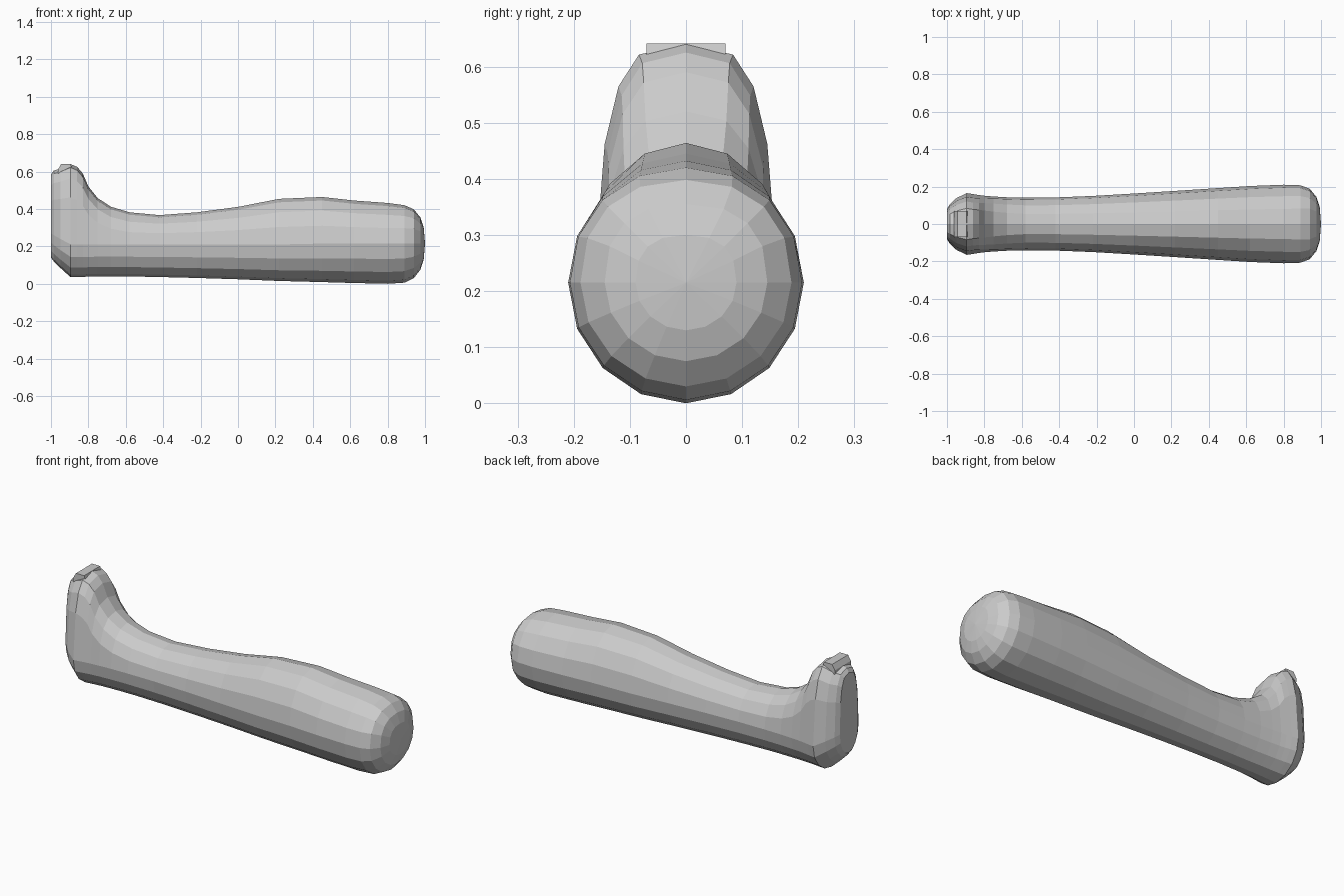
import bpy, bmesh
from math import sin, cos, pi

SIDES = 16

# Stations along the grip: x, bottom z, top z, half width, mid z, top squareness, top taper
STATIONS = [
    (-1.00, 0.14, 0.585, 0.080, 0.27, 3.2, 0.05),
    (-0.985, 0.12, 0.605, 0.105, 0.26, 3.2, 0.08),
    (-0.95, 0.085, 0.615, 0.138, 0.24, 3.4, 0.12),
    (-0.895, 0.035, 0.640, 0.165, 0.21, 3.6, 0.14),
    (-0.86, 0.036, 0.625, 0.160, 0.21, 3.4, 0.15),
    (-0.83, 0.037, 0.590, 0.155, 0.21, 3.2, 0.12),
    (-0.80, 0.038, 0.520, 0.151, 0.21, 2.9, 0.08),
    (-0.75, 0.039, 0.458, 0.147, 0.21, 2.5, 0.03),
    (-0.68, 0.039, 0.412, 0.143, 0.21, 2.2, 0.0),
    (-0.58, 0.039, 0.382, 0.141, 0.21, 2.0, 0.0),
    (-0.42, 0.036, 0.367, 0.142, 0.21, 2.0, 0.0),
    (-0.22, 0.031, 0.382, 0.150, 0.21, 2.0, 0.0),
    (0.00, 0.024, 0.411, 0.163, 0.21, 2.0, 0.0),
    (0.22, 0.015, 0.454, 0.177, 0.21, 2.0, 0.0),
    (0.45, 0.009, 0.464, 0.192, 0.215, 2.0, 0.0),
    (0.62, 0.004, 0.445, 0.203, 0.215, 2.0, 0.0),
    (0.80, 0.000, 0.432, 0.210, 0.215, 2.0, 0.0),
    (0.89, 0.006, 0.420, 0.207, 0.215, 2.1, 0.0),
    (0.94, 0.030, 0.398, 0.188, 0.215, 2.3, 0.0),
    (0.975, 0.075, 0.355, 0.145, 0.215, 2.5, 0.0),
    (0.993, 0.130, 0.300, 0.090, 0.215, 2.5, 0.0),
]


def power(v, e):
    return (1 if v >= 0 else -1) * abs(v) ** e


def ring(bm, x, bottom, top, width, mid, n, taper):
    verts = []
    for i in range(SIDES):
        a = 2 * pi * i / SIDES
        c, s = cos(a), sin(a)
        if s > 0:
            k = s ** (2 / n)
            y = width * power(c, 2 / n) * (1 - taper * k)
            z = mid + (top - mid) * k
        else:
            y, z = width * c, mid + (mid - bottom) * s
        verts.append(bm.verts.new((x, y, z)))
    return verts


def finish(bm, name):
    bmesh.ops.recalc_face_normals(bm, faces=bm.faces)
    mesh = bpy.data.meshes.new(name)
    bm.to_mesh(mesh)
    bm.free()
    obj = bpy.data.objects.new(name, mesh)
    bpy.context.collection.objects.link(obj)
    return obj


# Grip: faceted loft with upturned heel on the left and rounded nose on the right
bm = bmesh.new()
rings = [ring(bm, *s) for s in STATIONS]
for a, b in zip(rings, rings[1:]):
    for i in range(SIDES):
        j = (i + 1) % SIDES
        bm.faces.new((a[i], a[j], b[j], b[i]))
bm.faces.new(rings[0])
nose = bm.verts.new((1.0, 0, 0.215))
for i in range(SIDES):
    bm.faces.new((rings[-1][i], rings[-1][(i + 1) % SIDES], nose))
finish(bm, "grip")

# Small raised lip on top of the heel
bm = bmesh.new()
outline = [(-0.962, 0.590), (-0.962, 0.612), (-0.945, 0.641), (-0.895, 0.641), (-0.880, 0.590)]
sides = [[bm.verts.new((x, y, z)) for x, z in outline] for y in (-0.07, 0.07)]
for s in sides:
    bm.faces.new(s)
for i in range(len(outline)):
    j = (i + 1) % len(outline)
    bm.faces.new((sides[0][i], sides[0][j], sides[1][j], sides[1][i]))
finish(bm, "heel_lip")
